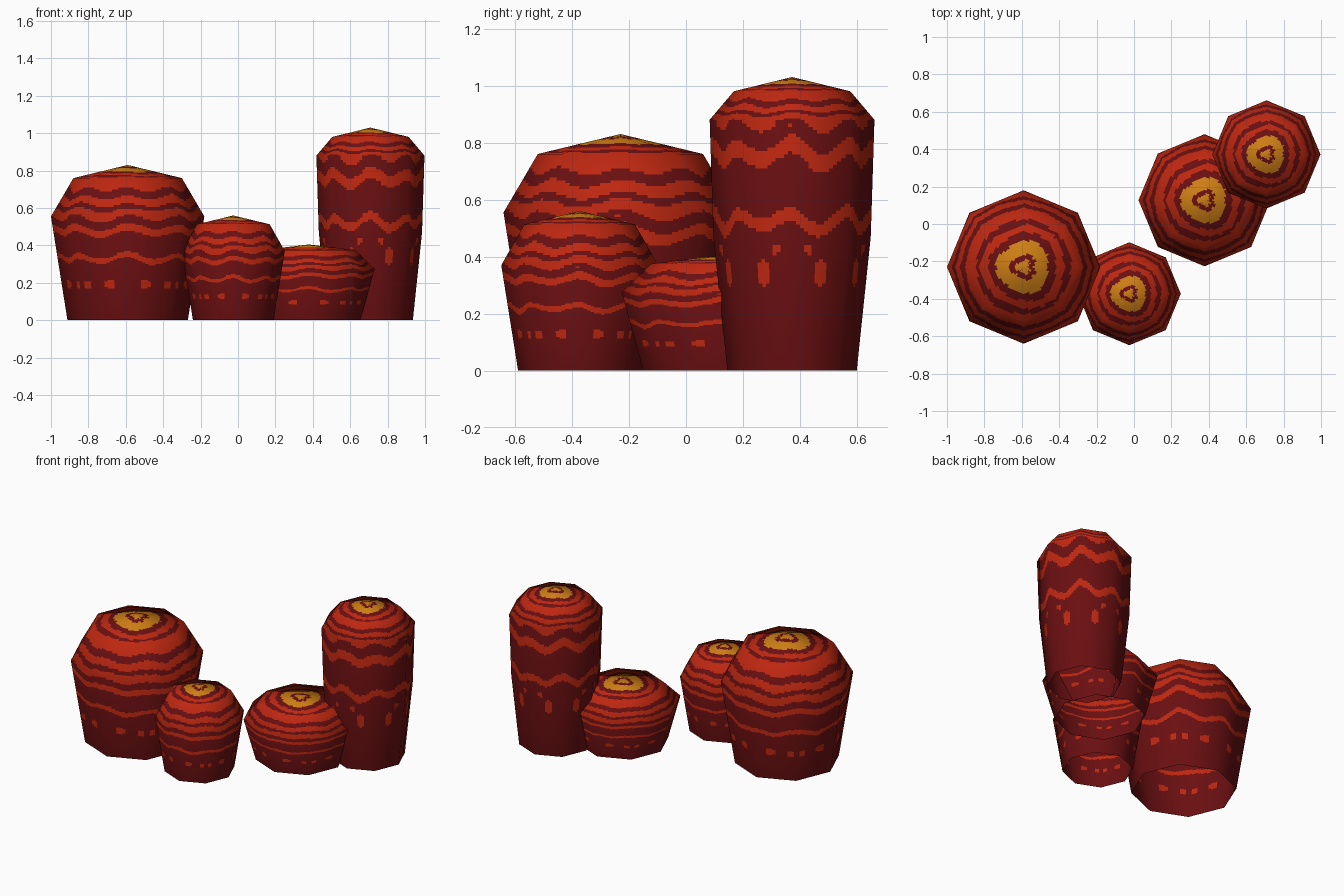
import bpy, math
from mathutils import Vector

if "Cube" in bpy.data.objects:
    bpy.data.objects.remove(bpy.data.objects["Cube"])

SIDES, SUB = 8, 14                 # octagonal columns, each side cut finely for the painted bands
N = SIDES * SUB
CAP, DOME, BODY = 18, 20, 72       # rows in the cap, dome and body zones


def srgb(*c):
    return [((v / 255 + 0.055) / 1.055) ** 2.4 if v > 10 else v / 3294 for v in c] + [1]


def material(name, rgb):
    m = bpy.data.materials.new(name)
    m.diffuse_color = srgb(*rgb)
    m.use_nodes = True
    m.node_tree.nodes["Principled BSDF"].inputs["Base Color"].default_value = m.diffuse_color
    return m


MATS = [material("dark red", (106, 15, 17)),
        material("bright red", (190, 39, 16)),
        material("orange", (205, 126, 20))]

# Painted bands along the profile: 0-1 cap, 1-2 dome, 2-3 body
BANDS = [(-1, .13, 2), (.24, .51, 2), (.66, .81, 1), (.92, 1.3, 1), (1.5, 1.7, 1),
         (1.83, 2.02, 1), (2.1, 2.17, 1), (2.375, 2.43, 1)]
# Spots: angle from a quarter line, position, half angle, half height
SPOTS = [(17, 2.65, 5, .045), (38, 2.66, 4, .035)]
TALL_SPOTS = [(24, 2.61, 5.5, .05), (14, 2.52, 3.5, .022)]


def colour(s, deg, spots):
    fold = abs((deg + 45) % 90 - 45)
    for a, p, ha, hp in spots:
        if ((fold - a) / ha) ** 2 + ((s - p) / hp) ** 2 < 1:
            return 1
    th = math.radians(deg)
    wave = math.cos(8 * th) + 0.35 * math.sin(5 * th + 4 * s)
    amp = .03 if s > 2.03 else (.06 if s > 1 else .02)
    w = s + amp * wave
    if s < 0.9:
        w += .03 * math.cos(3 * th)
    for lo, hi, m in BANDS:
        if lo <= w < hi:
            return m
    return 0


def interp(x, pts):
    for (a, va), (b, vb) in zip(pts, pts[1:]):
        if x <= b:
            return va + (vb - va) * (x - a) / (b - a)
    return pts[-1][1]


def column(name, x, y, r, top, shoulder, rim, spots, waist=None):
    # Profile: apex, cap ring, widest ring, optional waist ring, open base
    radius = [(0, 0), (1, r * .707), (2, r), (3, r * .785)]
    if waist:
        radius.insert(3, (3 - waist[0] / rim, waist[1]))
    height = [(0, top), (1, shoulder), (2, rim), (3, 0)]
    tilt = [(0, 1), (1, .75), (2, .15), (3, -.14)]
    rows = [i / CAP for i in range(1, CAP + 1)]
    rows += [1 + i / DOME for i in range(1, DOME + 1)]
    rows += [2 + i / BODY for i in range(1, BODY + 1)]

    corner = [Vector((math.cos(k * math.tau / SIDES), math.sin(k * math.tau / SIDES)))
              for k in range(SIDES + 1)]
    outline = [corner[j // SUB].lerp(corner[j // SUB + 1], (j % SUB) / SUB) for j in range(N)]

    verts, normals = [(0, 0, top)], [(0, 0, 1)]
    for s in rows:
        rr, z, nz = interp(s, radius), interp(s, height), interp(s, tilt)
        h = math.sqrt(max(0, 1 - nz * nz))
        for p in outline:
            d = p.normalized()
            verts.append((p.x * rr, p.y * rr, z))
            normals.append((d.x * h, d.y * h, nz))

    faces, mats = [], []
    for i, s in enumerate(rows):
        mid = (s + (rows[i - 1] if i else 0)) / 2
        for j in range(N):
            k = (j + 1) % N
            a, b = 1 + i * N + j, 1 + i * N + k
            faces.append((0, a, b) if i == 0 else (a - N, a, b, b - N))
            mats.append(colour(mid, (j + .5) * 360 / N, spots))

    me = bpy.data.meshes.new(name)
    me.from_pydata(verts, [], faces)
    for m in MATS:
        me.materials.append(m)
    me.polygons.foreach_set("material_index", mats)
    me.polygons.foreach_set("use_smooth", [True] * len(faces))
    me.update()
    me.normals_split_custom_set_from_vertices(normals)
    ob = bpy.data.objects.new(name, me)
    ob.location = (x, y, 0)
    bpy.context.collection.objects.link(ob)


# Four banded rock columns
column("large_column", -.59, -.23, .41, .83, .76, .555, SPOTS)
column("small_column", -.025, -.373, .275, .56, .513, .37, SPOTS)
column("squat_column", .377, .127, .353, .405, .375, .275, SPOTS)
column("tall_column", .708, .372, .289, 1.03, .98, .88, TALL_SPOTS, waist=(.47, .276))
